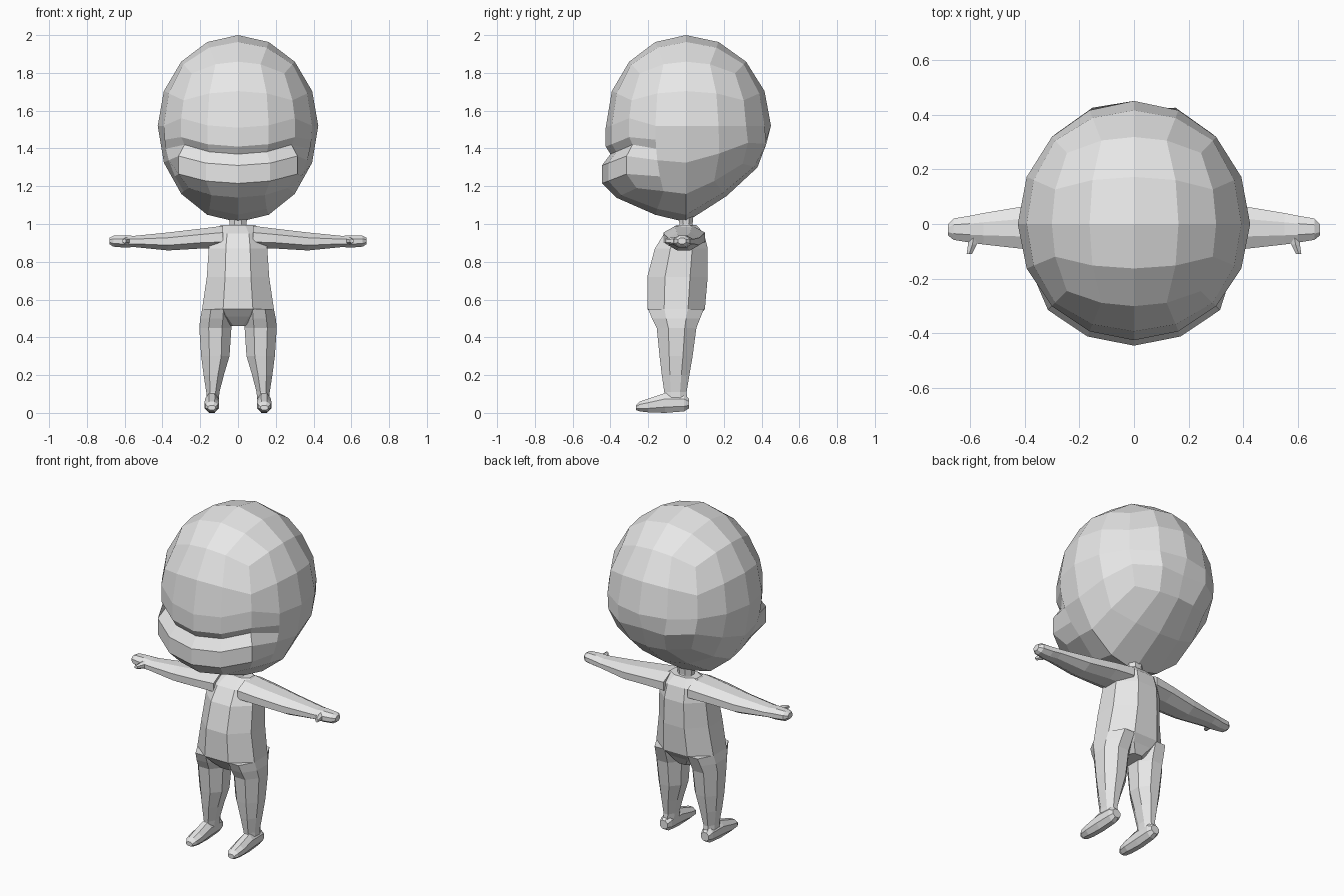
import bpy, bmesh, math
from mathutils import Vector

if "Cube" in bpy.data.objects:
    bpy.data.objects.remove(bpy.data.objects["Cube"])

grey = bpy.data.materials.new("plain grey")
grey.diffuse_color = (0.8, 0.8, 0.8, 1)
grey.use_nodes = True
grey.node_tree.nodes["Principled BSDF"].inputs["Base Color"].default_value = grey.diffuse_color


def finish(bm, name, mirror=False):
    bmesh.ops.recalc_face_normals(bm, faces=bm.faces)
    me = bpy.data.meshes.new(name)
    bm.to_mesh(me)
    bm.free()
    me.materials.append(grey)
    ob = bpy.data.objects.new(name, me)
    bpy.context.collection.objects.link(ob)
    if mirror:
        ob.modifiers.new("mirror", 'MIRROR').use_mirror_merge = False
    return ob


def loft(name, axis, sections, mirror=False, sides=8):
    """Skin polygon rings; section = (position, a min, a max, b min, b max)."""
    bm = bmesh.new()
    rings = []
    for p, a0, a1, b0, b1 in sections:
        ring = []
        for k in range(sides):
            t = (k + 0.5) * 2 * math.pi / sides
            f = 1 / math.cos(math.pi / sides)
            co = [(a0 + a1) / 2 + (a1 - a0) / 2 * f * math.cos(t),
                  (b0 + b1) / 2 + (b1 - b0) / 2 * f * math.sin(t)]
            co.insert("xyz".index(axis), p)
            ring.append(bm.verts.new(co))
        rings.append(ring)
    for r, s in zip(rings, rings[1:]):
        for k in range(sides):
            j = (k + 1) % sides
            bm.faces.new((r[k], r[j], s[j], s[k]))
    bm.faces.new(rings[0])
    bm.faces.new(rings[-1])
    return finish(bm, name, mirror)


# Head: cube turned into a sphere, with extra face rows for the muzzle ledge
bm = bmesh.new()
bmesh.ops.create_cube(bm, size=2)
bmesh.ops.subdivide_edges(bm, edges=bm.edges[:], cuts=3, use_grid_fill=True)
for v in (-0.2, -0.33, -0.75):
    faces = [f for f in bm.faces
             if f.calc_center_median().y < -0.5 and abs(f.calc_center_median().z) < 0.99]
    geom = set(faces)
    for f in faces:
        geom.update(f.edges)
        geom.update(f.verts)
    bmesh.ops.bisect_plane(bm, geom=list(geom), plane_co=(0, 0, v), plane_no=(0, 0, 1))

# row in the cube face: (height, radius) on the finished face
muzzle = {0: (1.51, .425), -.2: (1.41, .425), -.33: (1.37, .40),
          -.5: (1.31, .445), -.75: (1.215, .445), -1: (1.14, .37)}
for vert in bm.verts:
    c = vert.co.copy()
    n = Vector([math.tan(q * math.pi / 4) for q in c]).normalized()
    p = Vector((n.x * .425, n.y * (.45 if n.y > 0 else .425),
                1.52 + n.z * (.48 if n.z > 0 else .51)))
    if n.y > 0 and n.z < 0:                       # raised back of the skull
        p.z -= .28 * n.y * n.z
        p.y -= .12 * n.y * n.z
    if c.y < -0.99 and c.z < 0.01:                # muzzle
        z, r = muzzle[min(muzzle, key=lambda k: abs(k - c.z))]
        h = Vector((n.x, n.y, 0)).normalized() * r
        p = Vector((h.x, h.y, z + .05 * c.x ** 2))
    if c.y > 0.99 and abs(c.x) < .01 and abs(c.z + .5) < .01:
        p.y -= .04                                # small dent at the back
    vert.co = p
finish(bm, "head")

# Neck and torso
loft("neck", "z", [(.97, -.05, .05, -.045, .045), (1.0, -.045, .045, -.035, .035),
                   (1.05, -.05, .05, -.04, .04)])
loft("torso", "z", [(.46, -.06, .06, -.12, .04), (.51, -.14, .14, -.17, .07),
                    (.55, -.19, .19, -.205, .10), (.72, -.165, .165, -.205, .115),
                    (.87, -.155, .155, -.165, .115), (.95, -.14, .14, -.115, .095),
                    (.995, -.09, .09, -.05, .055)])

# Arms with hands
loft("arm", "x", [(.08, -.12, .10, .87, .99), (.20, -.115, .09, .87, .975),
                  (.37, -.095, .07, .86, .955), (.55, -.075, .04, .878, .937),
                  (.60, -.068, .03, .875, .94), (.66, -.058, .02, .88, .938),
                  (.68, -.042, 0, .893, .927)], mirror=True)
loft("thumb", "y", [(-.04, .56, .61, .89, .93), (-.075, .575, .607, .893, .927),
                    (-.11, .593, .612, .90, .92)], mirror=True, sides=6)

# Legs and feet
loft("leg", "z", [(.55, .03, .19, -.20, .095), (.50, .03, .20, -.18, .075),
                  (.45, .035, .205, -.155, .055), (.30, .045, .195, -.14, .035),
                  (.20, .075, .182, -.128, .018), (.11, .098, .168, -.115, .003),
                  (.04, .105, .168, -.115, .008)], mirror=True)
loft("foot", "y", [(.017, .112, .163, .025, .075), (-.01, .102, .172, .008, .10),
                   (-.11, .102, .175, 0, .105), (-.20, .10, .177, .003, .075),
                   (-.245, .106, .172, .008, .06), (-.265, .118, .16, .015, .04)],
     mirror=True)
